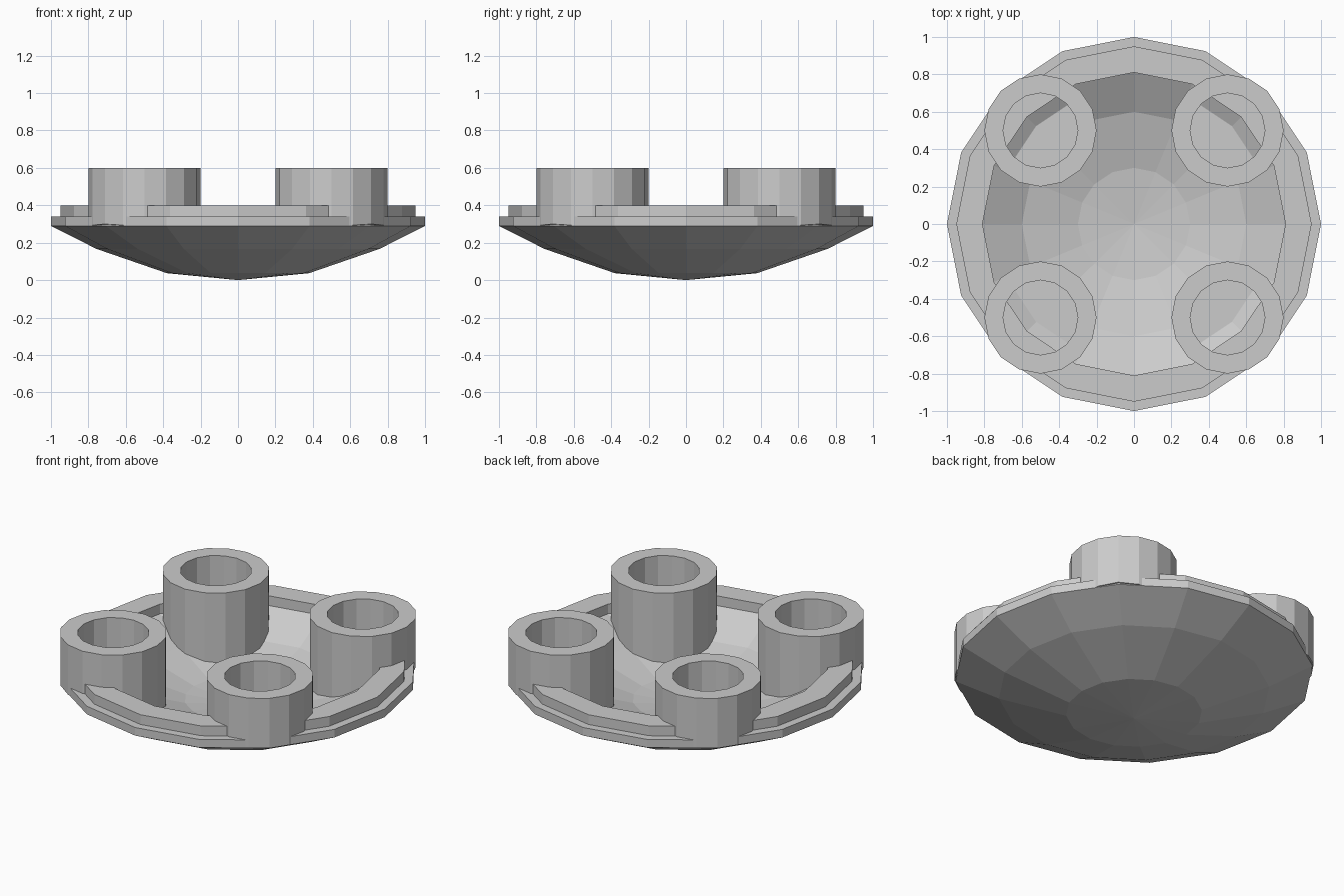
import bpy, bmesh
from math import cos, sin, tau
from mathutils import Vector

if "Cube" in bpy.data.objects:
    bpy.data.objects.remove(bpy.data.objects["Cube"])

SIDES = 16


def ring(radius, z, cx=0, cy=0):
    return [Vector((cx + radius * cos(tau * i / SIDES),
                    cy + radius * sin(tau * i / SIDES), z)) for i in range(SIDES)]


def loft(name, rings, poles=None):
    """Skin a stack of rings; close the ends with fans to poles or flat caps."""
    bm = bmesh.new()
    loops = [[bm.verts.new(p) for p in r] for r in rings]
    for a, b in zip(loops, loops[1:]):
        for i in range(SIDES):
            j = (i + 1) % SIDES
            bm.faces.new((a[i], a[j], b[j], b[i]))
    for k, end in enumerate((loops[0], loops[-1])):
        if poles:
            tip = bm.verts.new((0, 0, poles[k]))
            for i in range(SIDES):
                bm.faces.new((end[i], end[(i + 1) % SIDES], tip))
        else:
            bm.faces.new(end)
    bmesh.ops.recalc_face_normals(bm, faces=bm.faces)
    mesh = bpy.data.meshes.new(name)
    bm.to_mesh(mesh)
    bm.free()
    obj = bpy.data.objects.new(name, mesh)
    bpy.context.collection.objects.link(obj)
    return obj


# Shallow dish with a stepped rim: outside, rim, then inside
profile = [(0.38, 0.037), (0.757, 0.167), (1, 0.29), (1, 0.34),
           (0.95, 0.34), (0.95, 0.40), (0.81, 0.40), (0.81, 0.34),
           (0.60, 0.22), (0.30, 0.134)]
loft("dish", [ring(r, z) for r, z in profile], poles=(0, 0.104))

# Four hollow posts whose slanted feet sink into the dish wall
OFFSET, TOP, HOLE_FLOOR = 0.5, 0.6, 0.3
for side, sx in (("left", 1), ("right", -1)):
    for end, sy in (("back", 1), ("front", -1)):
        cx, cy = sx * OFFSET, sy * OFFSET
        outward = Vector((sx, sy, 0)).normalized()
        foot = ring(0.3, 0, cx, cy)
        for p in foot:
            p.z = 0.3 - 0.283 * (1.007 - p.dot(outward))
        loft(f"{end}_{side}_post", [foot, ring(0.3, TOP, cx, cy),
                                    ring(0.2, TOP, cx, cy),
                                    ring(0.2, HOLE_FLOOR, cx, cy)])
